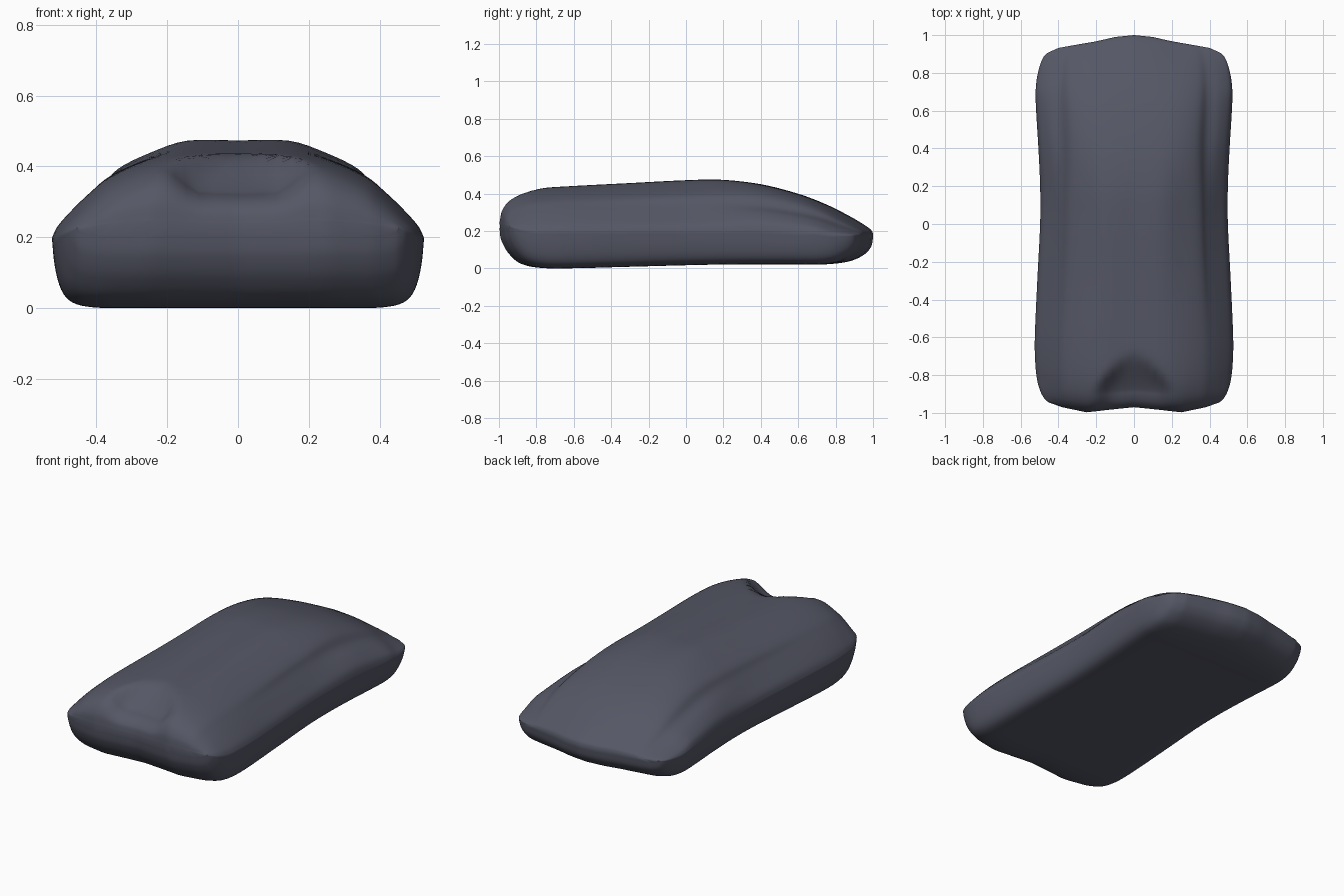
import bpy

if "Cube" in bpy.data.objects:
    bpy.data.objects.remove(bpy.data.objects["Cube"])

NU, SUB = 56, 8  # samples across, subdivisions per station

# Stations front to back: y, half width, top z, widest z, bottom z
STATIONS = [
    (-1.00, .455, .250, .23, .21), (-.99, .478, .315, .22, .15),
    (-.955, .500, .370, .21, .085), (-.89, .515, .408, .20, .030),
    (-.78, .523, .430, .20, .006), (-.60, .525, .442, .20, .004),
    (-.30, .512, .457, .20, .012), (0, .497, .472, .20, .020),
    (.20, .497, .475, .20, .024), (.40, .506, .453, .20, .025),
    (.60, .518, .402, .19, .025), (.75, .521, .345, .19, .025),
    (.87, .515, .285, .18, .040), (.95, .500, .238, .18, .075),
    (.99, .480, .208, .18, .120), (1.00, .455, .187, .18, .170)]

# Half sections (x, z as fractions), same point count, centre to side
FRONT = [(0, 1), (.29, 1), (.5, .9), (.69, .72), (.79, .55), (.89, .34), (.97, .14), (1, 0)]
MIDDLE = [(0, 1), (.29, 1), (.5, .87), (.69, .70), (.77, .53), (.88, .32), (.97, .14), (1, 0)]
REAR = [(0, 1), (.29, .98), (.5, .90), (.66, .75), (.75, .54), (.87, .40), (.97, .2), (1, 0)]
LOWER = [(0, 1), (.3, 1), (.6, 1), (.78, .99), (.89, .92), (.95, .74), (.985, .4), (1, 0)]

# Plan curves of the two ends: x, y offset
FRONT_EDGE = [(0, .03), (.12, .018), (.25, .003), (.38, .03), (.45, .055), (.53, .10)]
BACK_EDGE = [(0, 0), (.1, -.01), (.2, -.033), (.3, -.05), (.4, -.068), (.46, -.095), (.53, -.14)]


def smooth(t):
    t = max(0, min(1, t))
    return t * t * (3 - 2 * t)


def spline(pts, t):
    """Catmull-Rom through a point list, t from 0 to len - 1."""
    n = len(pts) - 1
    i = min(int(t), n - 1)
    f = t - i
    a, b, c, d = (pts[max(0, min(n, k))] for k in (i - 1, i, i + 1, i + 2))
    return [.5 * (2 * q + (r - p) * f + (2 * p - 5 * q + 4 * r - s) * f * f
                  + (3 * q - p - 3 * r + s) * f ** 3) for p, q, r, s in zip(a, b, c, d)]


def lookup(table, x):
    for (x0, y0), (x1, y1) in zip(table, table[1:]):
        if x <= x1:
            return y0 + (y1 - y0) * (x - x0) / (x1 - x0)
    return table[-1][1]


def mix(a, b, t):
    return [p + (q - p) * t for p, q in zip(a, b)]


def upper_section(y, t):
    m = spline(MIDDLE, t)
    if y < 0:
        return mix(m, spline(FRONT, t), smooth((-y - .1) / .6))
    return mix(m, spline(REAR, t), smooth((y - .05) / .45))


def ring(s):
    y, w, zt, zm, zb = spline(STATIONS, s)
    end = smooth((abs(y) - .55) / .45)
    edge = FRONT_EDGE if y < 0 else BACK_EDGE
    notch = smooth((-.66 - y) / .25)
    top, low = [], []
    for i in range(NU + 1):
        u = 2 * i / NU - 1
        sign = -1 if u < 0 else 1
        t = abs(u) * 7
        fx, fz = upper_section(y, t)
        x = fx * w
        z = zm + fz * (zt - zm)
        # Hollow between the two buttons at the front
        h = .06 + .16 * notch
        z -= .075 * notch * (1 - smooth((x / h - .45) / .55)) * min(1, (zt - zm) / .2)
        top.append((sign * x, y + end * lookup(edge, x), z))
        fx, fz = spline(LOWER, t)
        x = fx * w
        low.append((sign * x, y + end * lookup(edge, x), zm - fz * (zm - zb)))
    return top + low[-2:0:-1]


# Mouse body: loft of rings, closed by a strip at each end
count = (len(STATIONS) - 1) * SUB
verts = [p for k in range(count + 1) for p in ring(k / SUB)]
R = 2 * NU
faces = [(k * R + i, k * R + (i + 1) % R, (k + 1) * R + (i + 1) % R, (k + 1) * R + i)
         for k in range(count) for i in range(R)]
for base, flip in ((0, True), (count * R, False)):
    for i in range(NU):
        q = [i, i + 1, (R - i - 1) % R, (R - i) % R]
        q = [base + v for j, v in enumerate(q) if v not in q[:j]]
        faces.append(q[::-1] if flip else q)

mesh = bpy.data.meshes.new("mouse_body")
lift = min(p[2] for p in verts)
mesh.from_pydata([(x, y, z - lift) for x, y, z in verts], [], faces)
mesh.validate()
body = bpy.data.objects.new("mouse_body", mesh)
bpy.context.collection.objects.link(body)

bpy.context.view_layer.objects.active = body
body.select_set(True)
bpy.ops.object.mode_set(mode='EDIT')
bpy.ops.mesh.select_all(action='SELECT')
bpy.ops.mesh.normals_make_consistent(inside=False)
bpy.ops.object.mode_set(mode='OBJECT')
bpy.ops.object.shade_smooth()

# Dark slate shell colour
mat = bpy.data.materials.new("dark_slate")
mat.diffuse_color = (.09, .095, .13, 1)
mat.use_nodes = True
mat.node_tree.nodes["Principled BSDF"].inputs["Base Color"].default_value = mat.diffuse_color
mesh.materials.append(mat)
